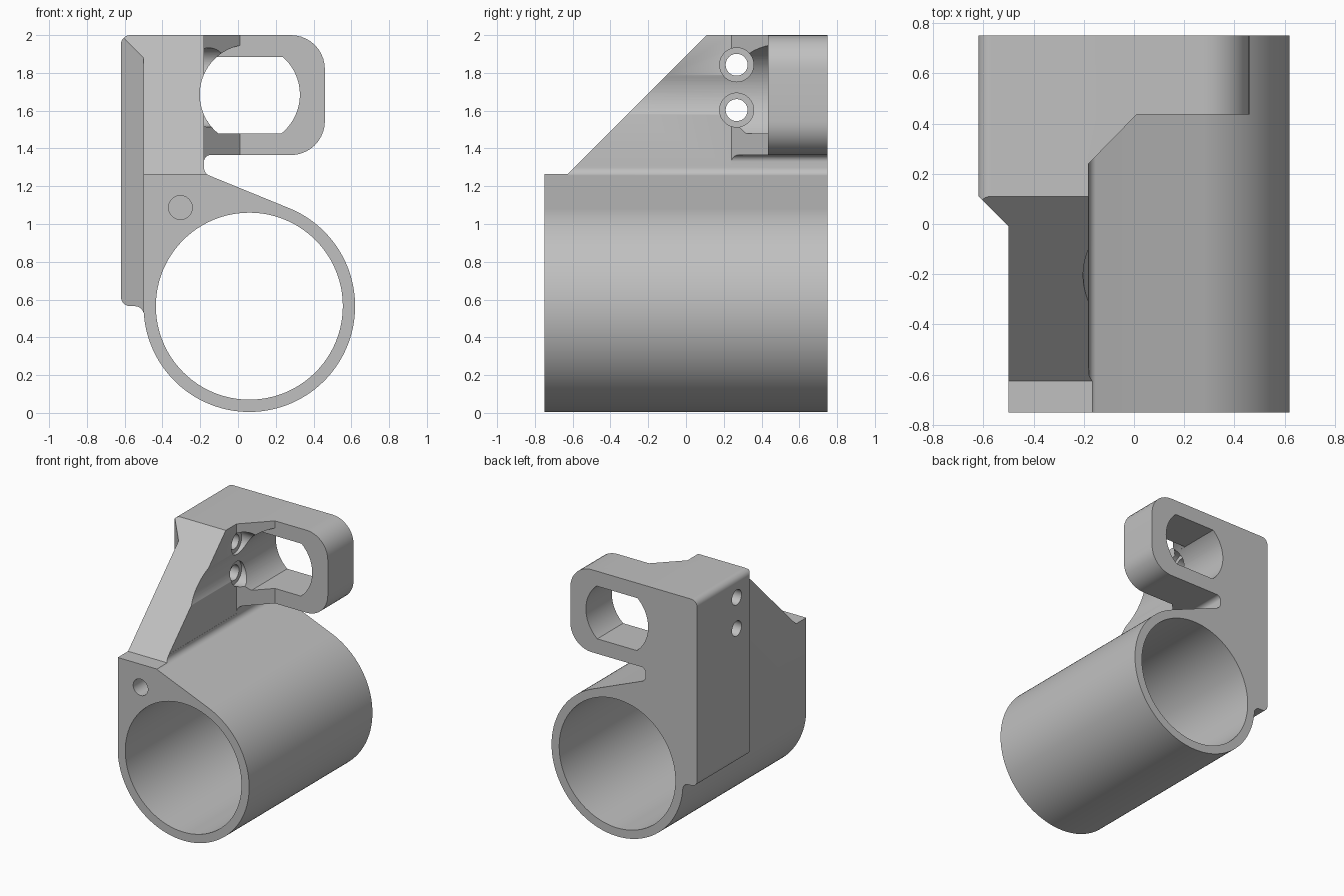
import bpy, bmesh, math
from mathutils import Vector

old = bpy.data.objects.get("Cube")
if old:
    bpy.data.objects.remove(old, do_unlink=True)

grey = bpy.data.materials.new("plain grey")
grey.use_nodes = True
COLOR = (0.53, 0.53, 0.53, 1)
grey.diffuse_color = COLOR
grey.node_tree.nodes["Principled BSDF"].inputs["Base Color"].default_value = COLOR

PLACE = {"x": lambda u, v, w: (w, u, v),
         "y": lambda u, v, w: (u, w, v),
         "z": lambda u, v, w: (u, v, w)}


def arc(cx, cy, r, start, end, steps):
    angles = [math.radians(start + (end - start) * i / steps) for i in range(steps + 1)]
    return [(cx + r * math.cos(a), cy + r * math.sin(a)) for a in angles]


def circle(cx, cy, r, steps=64):
    return arc(cx, cy, r, 0, 360, steps)[:-1]


def rounded(corners, steps=10):
    """Turn (u, v, radius) corners into an outline with round corners."""
    out = []
    for i, (u, v, r) in enumerate(corners):
        p = Vector((u, v))
        if r == 0:
            out.append((u, v))
            continue
        a = (Vector(corners[i - 1][:2]) - p).normalized()
        b = (Vector(corners[(i + 1) % len(corners)][:2]) - p).normalized()
        half = a.angle(b) / 2
        centre = p + (a + b).normalized() * r / math.sin(half)
        start = p + a * r / math.tan(half) - centre
        end = p + b * r / math.tan(half) - centre
        for k in range(steps + 1):
            q = centre + start.slerp(end, k / steps).normalized() * r
            out.append((q.x, q.y))
    return out


def prism(name, outline, axis, low, high):
    bm = bmesh.new()
    verts = [bm.verts.new(PLACE[axis](u, v, low)) for u, v in outline]
    face = bm.faces.new(verts)
    top = bmesh.ops.extrude_face_region(bm, geom=[face])["geom"]
    shift = Vector(PLACE[axis](0, 0, high - low))
    bmesh.ops.translate(bm, vec=shift, verts=[g for g in top if isinstance(g, bmesh.types.BMVert)])
    bmesh.ops.recalc_face_normals(bm, faces=bm.faces)
    mesh = bpy.data.meshes.new(name)
    bm.to_mesh(mesh)
    bm.free()
    mesh.materials.append(grey)
    obj = bpy.data.objects.new(name, mesh)
    bpy.context.collection.objects.link(obj)
    return obj


def cut(obj, outline, axis, low, high):
    cutter = prism("cutter", outline, axis, low, high)
    cutter.hide_render = True
    mod = obj.modifiers.new("cut", "BOOLEAN")
    mod.operation = "DIFFERENCE"
    mod.solver = "EXACT"
    mod.object = cutter
    bpy.ops.object.select_all(action="DESELECT")
    obj.select_set(True)
    bpy.context.view_layer.objects.active = obj
    bpy.ops.object.modifier_apply(modifier=mod.name)
    bpy.data.objects.remove(cutter, do_unlink=True)


# Whole outline: tube, side plate and loop, extruded front to back
TUBE = (0.06, 0.565)
tube_arc = arc(*TUBE, 0.56, 67.8, -173.5, 96)
upper = [(-0.5, 0.565, 0.05), (-0.62, 0.565, 0.05), (-0.62, 2, 0.05),
         (0.46, 2, 0.18), (0.46, 1.365, 0.18),
         (-0.18, 1.365, 0.035), (-0.18, 1.268, 0.045)]
outline = rounded([(u, v, 0) for u, v in reversed(tube_arc)] + list(reversed(upper)))
body = prism("tube_bracket", outline, "y", -0.75, 0.75)

# Tube bore
cut(body, circle(*TUBE, 0.495, 96), "y", -1, 1)

# Narrow front half of the side plate, with a slanted step
cut(body, [(-0.9, -1), (-0.499, -1), (-0.499, -0.01), (-0.9, 0.391)], "z", -0.2, 2.2)

# Sloping front of the upright
cut(body, [(-1, 1.265), (-0.625, 1.265), (0.21, 2.1), (-1, 2.1)], "x", -1, 1)

# Space in front of the loop
cut(body, [(-0.181, -1), (1, -1), (1, 0.435), (0.01, 0.435), (-0.181, 0.24)], "z", 1.31, 2.2)

# Loop opening: round sides, flat top and bottom; round top ahead of the loop
MID, RADIUS = (0.0625, 1.685), 0.265


def clipped(low, high):
    return [p for p in
            ((u, min(max(v, low), high)) for u, v in circle(*MID, RADIUS, 96))
            ]


def flat_round(low, high):
    """Circle with its bottom and top replaced by straight chords."""
    a = math.degrees(math.asin((low - MID[1]) / RADIUS))
    b = math.degrees(math.asin(min(1, (high - MID[1]) / RADIUS)))
    right = arc(*MID, RADIUS, a, b, 32)
    left = arc(*MID, RADIUS, 180 - b, 180 - a, 32)
    return right + (left[1:] if b == 90 else left)


cut(body, flat_round(1.48, 1.885), "y", -1, 1)
cut(body, flat_round(1.481, 1.95), "y", -1, 0.4345)

# Cross holes with counterbores
for z in (1.603, 1.843):
    cut(body, circle(0.268, z, 0.058, 40), "x", -1, 0.1)
    cut(body, circle(0.268, z, 0.09, 40), "x", -0.22, 0.1)

# Blind hole in the front
cut(body, circle(-0.305, 1.087, 0.063, 40), "y", -1, -0.35)

bpy.ops.object.shade_smooth_by_angle(angle=math.radians(25))
